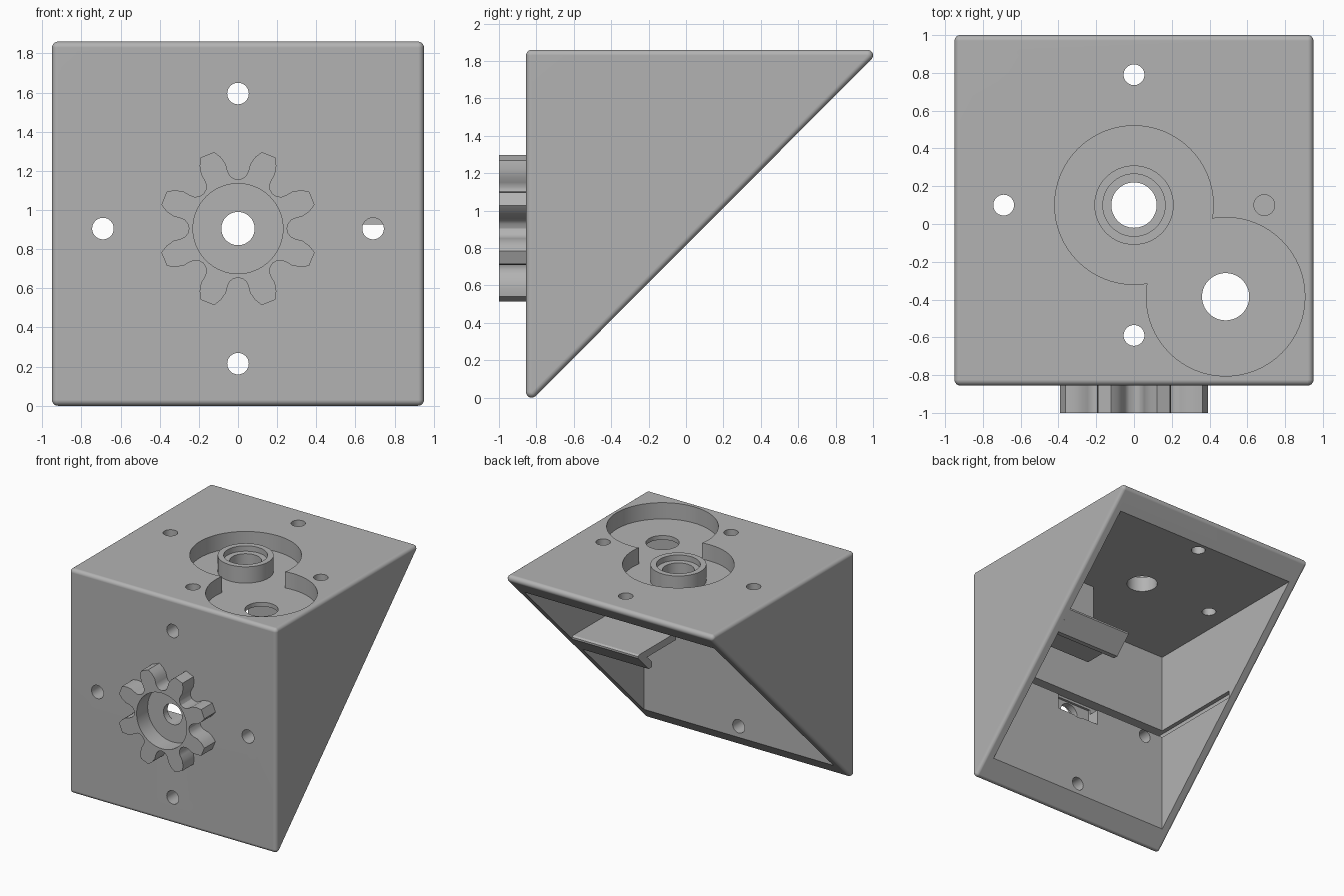
import bpy, bmesh, math
from mathutils import Matrix, Vector

default = bpy.data.objects.get("Cube")
if default:
    bpy.data.objects.remove(default, do_unlink=True)

grey = bpy.data.materials.new("plain grey")
grey.use_nodes = True
grey.diffuse_color = (0.45, 0.45, 0.45, 1)
grey.node_tree.nodes["Principled BSDF"].inputs["Base Color"].default_value = (0.45, 0.45, 0.45, 1)

HUB_Z = 0.905                 # height of the front shaft
HUB_Y = 0.10                  # depth of the top shaft
SIDE = (0.485, -0.385)        # second top pocket
TOP, FRONT = 1.86, -0.855
CEILING, INNER, SIDE_IN = 1.69, -0.69, 0.87


def make(name, bm):
    bmesh.ops.recalc_face_normals(bm, faces=bm.faces)
    mesh = bpy.data.meshes.new(name)
    bm.to_mesh(mesh)
    bm.free()
    mesh.materials.append(grey)
    ob = bpy.data.objects.new(name, mesh)
    bpy.context.collection.objects.link(ob)
    return ob


def box(lo, hi):
    bm = bmesh.new()
    lo, hi = Vector(lo), Vector(hi)
    size = Matrix.Diagonal((*(hi - lo), 1))
    bmesh.ops.create_cube(bm, size=1, matrix=Matrix.Translation((lo + hi) / 2) @ size)
    return make("cutter", bm)


def rod(radius, depth, centre, along_y=False):
    bm = bmesh.new()
    turn = Matrix.Rotation(math.pi / 2, 4, "X") if along_y else Matrix()
    bmesh.ops.create_cone(bm, cap_ends=True, segments=64, radius1=radius, radius2=radius,
                          depth=depth, matrix=Matrix.Translation(centre) @ turn)
    return make("cutter", bm)


def extrude(name, points, offset):
    bm = bmesh.new()
    face = bm.faces.new([bm.verts.new(p) for p in points])
    result = bmesh.ops.extrude_face_region(bm, geom=[face])
    moved = [v for v in result["geom"] if isinstance(v, bmesh.types.BMVert)]
    bmesh.ops.translate(bm, verts=moved, vec=offset)
    if not face.is_valid or len(bm.faces) < len(points) + 2:
        bm.faces.new([v for v in bm.verts if v not in moved])
    return make(name, bm)


def cut(ob, cutter):
    mod = ob.modifiers.new("cut", "BOOLEAN")
    mod.object, mod.operation, mod.solver = cutter, "DIFFERENCE", "EXACT"
    bpy.context.view_layer.update()
    mesh = bpy.data.meshes.new_from_object(ob.evaluated_get(bpy.context.evaluated_depsgraph_get()))
    ob.modifiers.clear()
    ob.data = mesh
    bpy.data.objects.remove(cutter, do_unlink=True)


def smooth(ob):
    bpy.ops.object.select_all(action="DESELECT")
    ob.select_set(True)
    bpy.context.view_layer.objects.active = ob
    bpy.ops.object.shade_smooth_by_angle(angle=math.radians(30))
    mod = ob.modifiers.new("even shading", "WEIGHTED_NORMAL")
    mod.keep_sharp = True


# Rounded wedge body: hull around a small ball at each corner
bm = bmesh.new()
for x in (-0.92, 0.92):
    for y, z in ((-0.825, 1.83), (0.97, 1.83), (-0.825, 0.03)):
        bmesh.ops.create_uvsphere(bm, u_segments=24, v_segments=12, radius=0.03,
                                  matrix=Matrix.Translation((x, y, z)))
hull = bmesh.ops.convex_hull(bm, input=bm.verts)
spare = {g for g in hull["geom_interior"] + hull["geom_unused"] if isinstance(g, bmesh.types.BMVert)}
bmesh.ops.delete(bm, geom=list(spare), context="VERTS")
bmesh.ops.dissolve_limit(bm, angle_limit=0.01, verts=bm.verts, edges=bm.edges)
body = make("wedge_housing", bm)

# Hollow interior, open through the sloping side
cut(body, box((-SIDE_IN, INNER, -1), (SIDE_IN, 2, CEILING)))

# Board slot around the inner walls, and the recess behind the front shaft
cut(body, box((-0.905, INNER - 0.09, 0.96), (0.905, 0.13, 1.02)))
cut(body, box((-0.2, -0.8, 0.83), (0.2, -0.6, 1.0)))

# Twin round pocket in the top
for x, y in ((0, HUB_Y), SIDE):
    cut(body, rod(0.42, 0.27, (x, y, TOP)))

# Shaft holes
cut(body, rod(0.12, 0.6, (0, HUB_Y, TOP)))
cut(body, rod(0.125, 0.6, (*SIDE, TOP)))
cut(body, rod(0.085, 0.6, (0, FRONT, HUB_Z), True))

# Screw holes around both shafts
for dx, d in ((0.69, 0), (-0.69, 0), (0, 0.69), (0, -0.69)):
    cut(body, rod(0.055, 0.6, (dx, HUB_Y + d, TOP)))
    cut(body, rod(0.055, 0.6, (dx, FRONT, HUB_Z + d), True))
smooth(body)

# Bearing boss standing in the pocket
boss = rod(0.21, 0.145, (0, HUB_Y, TOP - 0.0725))
boss.name = "bearing_boss"
cut(boss, rod(0.12, 1, (0, HUB_Y, TOP)))
cut(boss, rod(0.165, 0.09, (0, HUB_Y, TOP)))
smooth(boss)

# Eight-tooth gear on the front
flank = ((0.41, 5.2), (0.375, 9), (0.335, 11.8), (0.30, 12.2), (0.275, 13.5), (0.258, 17))
tooth = [(r, -a) for r, a in reversed(flank)] + list(flank) + [(0.25, 22.5)]
outline = []
for k in range(8):
    for r, a in tooth:
        t = math.radians(22.5 + 45 * k + a)
        outline.append((r * math.cos(t), -1, HUB_Z + r * math.sin(t)))
gear = extrude("front_gear", outline, (0, 0.147, 0))
cut(gear, rod(0.23, 1, (0, -1, HUB_Z), True))
smooth(gear)

# Inner bracket hanging from the ceiling, with a lip trimmed to the slope
profile = ((-0.25, CEILING + 0.01), (-0.25, 1.03), (0.13, 1.03), (0.07, 0.97), (0.07, 0.925),
           (0.11, 0.925), (0.25, 1.065), (0.25, 1.08), (0.235, 1.09), (-0.185, 1.09),
           (-0.185, CEILING + 0.01))
bracket = extrude("inner_bracket", [(0.265, y, z) for y, z in profile], (0.61, 0, 0))
smooth(bracket)
